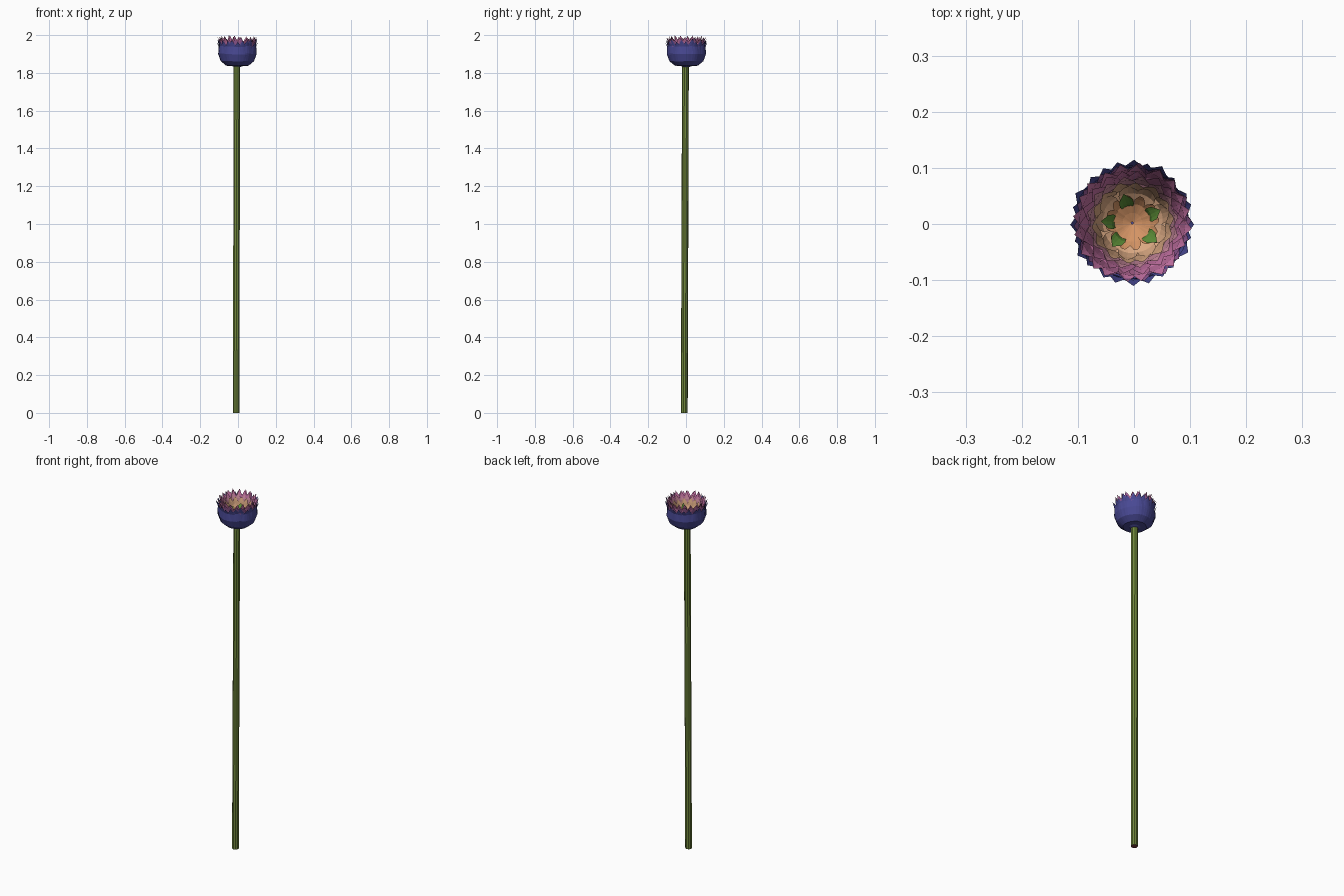
import bpy, bmesh, math, random
from mathutils import Vector

if "Cube" in bpy.data.objects:
    bpy.data.objects.remove(bpy.data.objects["Cube"])

random.seed(4)
CX, CY = -0.003, 0.002          # axis of the flower head


def material(name, r, g, b):
    m = bpy.data.materials.new(name)
    m.diffuse_color = tuple((c / 255) ** 2.2 for c in (r, g, b)) + (1,)
    m.use_nodes = True
    m.node_tree.nodes["Principled BSDF"].inputs["Base Color"].default_value = m.diffuse_color
    return m


STEM = material("stem green", 112, 134, 62)
CUT = material("cut end red", 120, 60, 62)
BLUE = material("indigo", 74, 74, 146)
VIOLET = material("violet", 150, 92, 150)
PINK = material("pink", 200, 116, 166)
ROSE = material("dusty rose", 206, 140, 160)
PEACH = material("peach", 218, 168, 130)
ORANGE = material("soft orange", 210, 146, 100)
LEAF = material("leaf green", 92, 140, 58)


def finish(bm, name, mats):
    me = bpy.data.meshes.new(name)
    bm.to_mesh(me)
    bm.free()
    for m in mats:
        me.materials.append(m)
    ob = bpy.data.objects.new(name, me)
    bpy.context.collection.objects.link(ob)
    return ob


def petal(bm, ang, profile, widths, curl, scale=1.0, dz=0.0):
    """Sheet following a (radius, height) profile, half widths per row."""
    out = Vector((math.cos(ang), math.sin(ang), 0))
    side = Vector((-out.y, out.x, 0))
    rows = []
    last = len(profile) - 1
    for i, ((r, z), w) in enumerate(zip(profile, widths)):
        lift = dz * (i / last) ** 2
        row = []
        for u in ((0,) if w == 0 else (-1, -0.5, 0, 0.5, 1)):
            p = out * (r * scale - curl * u * u * w / max(widths)) + side * (u * w)
            row.append(bm.verts.new((p.x + CX, p.y + CY, z + lift)))
        rows.append(row)
    for a, b in zip(rows, rows[1:]):
        for k in range(4):
            if len(b) == 1:
                bm.faces.new((a[k], a[k + 1], b[0]))
            else:
                bm.faces.new((a[k], a[k + 1], b[k + 1], b[k]))


def ring(name, mat, angles, profile, widths, curl, jitter=0.006):
    bm = bmesh.new()
    for a in angles:
        petal(bm, a + random.uniform(-0.05, 0.05), profile, widths, curl,
              random.uniform(0.97, 1.02), random.uniform(-jitter, jitter))
    return finish(bm, name, [mat])


def even(n, phase=0.0):
    return [math.tau * (i + phase) / n for i in range(n)]


# Stem: slightly leaning prism with a red cut end
bm = bmesh.new()
loops = []
for x, y, z in ((-0.010, -0.009, 0), (-0.008, -0.006, 0.9), (-0.006, -0.003, 1.845)):
    loops.append([bm.verts.new((x + 0.018 * math.cos(a), y + 0.018 * math.sin(a), z))
                  for a in even(10, 0.5)])
for a, b in zip(loops, loops[1:]):
    for k in range(10):
        bm.faces.new((a[k], a[(k + 1) % 10], b[(k + 1) % 10], b[k]))
bm.faces.new(loops[-1])
bm.faces.new(loops[0][::-1]).material_index = 1
stem = finish(bm, "stem", [STEM, CUT])

# Outer cup of indigo petals, two staggered layers
ring("outer_petals", BLUE, even(12),
     [(0.012, 1.836), (0.06, 1.838), (0.090, 1.862), (0.104, 1.90), (0.102, 1.94), (0.113, 1.968)],
     [0.006, 0.018, 0.027, 0.030, 0.020, 0], 0.006)
ring("outer_petals_second", BLUE, even(12, 0.5),
     [(0.012, 1.838), (0.06, 1.842), (0.087, 1.865), (0.100, 1.90), (0.099, 1.94), (0.110, 1.977)],
     [0.006, 0.018, 0.027, 0.030, 0.021, 0], 0.006)

# Pink crown: nested rings of pointed petals
ring("violet_petals", VIOLET, even(18, 0.2),
     [(0.06, 1.85), (0.090, 1.88), (0.096, 1.92), (0.097, 1.95), (0.106, 1.982)],
     [0.012, 0.018, 0.022, 0.017, 0], 0.004)
ring("pink_petals", PINK, even(20, 0.6),
     [(0.055, 1.855), (0.084, 1.89), (0.089, 1.93), (0.093, 1.96), (0.105, 1.988)],
     [0.012, 0.016, 0.019, 0.016, 0], 0.003)
ring("pink_petals_inner", PINK, even(18, 0.1),
     [(0.05, 1.86), (0.076, 1.89), (0.080, 1.93), (0.084, 1.96), (0.093, 1.994)],
     [0.012, 0.016, 0.019, 0.015, 0], 0.003)
ring("rose_petals", ROSE, even(16, 0.4),
     [(0.045, 1.865), (0.069, 1.89), (0.073, 1.92), (0.076, 1.95), (0.083, 1.975)],
     [0.011, 0.016, 0.019, 0.015, 0], 0.003)

# Peach lining and open orange rosette in the middle
ring("peach_petals", PEACH, even(14, 0.2),
     [(0.03, 1.868), (0.060, 1.888), (0.065, 1.915), (0.068, 1.935), (0.073, 1.955)],
     [0.010, 0.017, 0.020, 0.015, 0.004], 0.004)
ring("peach_petals_inner", PEACH, even(9, 0.5),
     [(0.004, 1.868), (0.035, 1.878), (0.054, 1.894), (0.062, 1.915), (0.066, 1.928)],
     [0.003, 0.013, 0.018, 0.016, 0.007], 0.004)
ring("centre_petals", ORANGE, even(12, 0.3),
     [(0.002, 1.882), (0.018, 1.889), (0.034, 1.898), (0.043, 1.908), (0.049, 1.916)],
     [0.001, 0.006, 0.010, 0.010, 0.005], 0.003)

# Small green leaves between the inner petals
ring("green_leaves", LEAF, [math.radians(d) for d in (105, 25, -40, -133, 175)],
     [(0.028, 1.885), (0.036, 1.910), (0.045, 1.922), (0.055, 1.934)],
     [0.008, 0.013, 0.012, 0], 0.003)

# Green base under the cup
bm = bmesh.new()
bmesh.ops.create_cone(bm, cap_ends=True, segments=12, radius1=0.019, radius2=0.05, depth=0.014)
bmesh.ops.translate(bm, verts=bm.verts, vec=(CX, CY, 1.839))
finish(bm, "flower_base", [BLUE])
